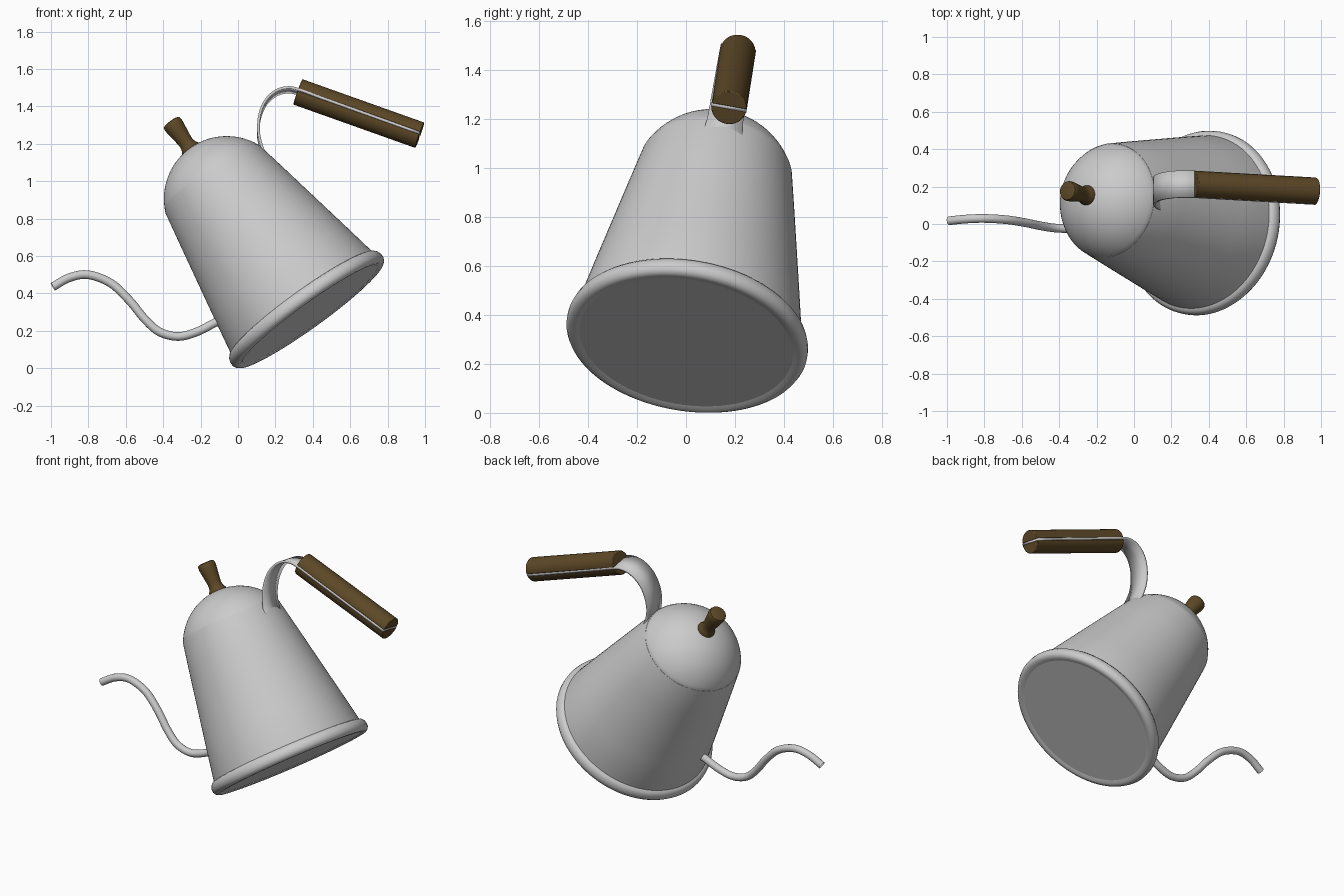
import bpy, bmesh, math
from mathutils import Vector, Matrix

if "Cube" in bpy.data.objects:
    bpy.data.objects.remove(bpy.data.objects["Cube"])

# Tilted kettle frame: base centre, axis, and the handle/spout plane
BASE = Vector((0.377, 0.003, 0.30))
AXIS = (Vector((-0.143, 0.127, 1.02)) - BASE).normalized()
SIDE = AXIS.cross(Vector((0.82, 0.106, 0.562))).normalized()
FWD = SIDE.cross(AXIS)
FRAME = Matrix.Translation(BASE) @ Matrix((FWD, SIDE, AXIS)).transposed().to_4x4()

wood = bpy.data.materials.new("dark_wood")
wood.diffuse_color = (0.11, 0.065, 0.02, 1)
wood.use_nodes = True
wood.node_tree.nodes["Principled BSDF"].inputs["Base Color"].default_value = wood.diffuse_color


def in_plane(x, z):
    """Front-view point placed on the handle/spout plane."""
    dx, dz = x - BASE.x, z - BASE.z
    return Vector((x, BASE.y - (SIDE.x * dx + SIDE.z * dz) / SIDE.y, z))


def smooth_path(pts, steps=8):
    """Catmull-Rom curve through the points."""
    p = [2 * pts[0] - pts[1]] + pts + [2 * pts[-1] - pts[-2]]
    out = []
    for i in range(1, len(p) - 2):
        a, b, c, d = p[i - 1:i + 3]
        for k in range(steps):
            t = k / steps
            out.append(0.5 * (2 * b + (c - a) * t + (2 * a - 5 * b + 4 * c - d) * t * t
                              + (3 * b - a - 3 * c + d) * t ** 3))
    return out + [pts[-1]]


def finish(name, bm, mat=None, angle=35):
    bmesh.ops.remove_doubles(bm, verts=bm.verts, dist=1e-5)
    bmesh.ops.recalc_face_normals(bm, faces=bm.faces)
    me = bpy.data.meshes.new(name)
    bm.to_mesh(me)
    bm.free()
    ob = bpy.data.objects.new(name, me)
    bpy.context.collection.objects.link(ob)
    if mat:
        me.materials.append(mat)
    bpy.ops.object.select_all(action='DESELECT')
    ob.select_set(True)
    bpy.context.view_layer.objects.active = ob
    bpy.ops.object.shade_smooth_by_angle(angle=math.radians(angle))
    return ob


def lathe(name, profile, frame=FRAME, mat=None, segments=96):
    bm = bmesh.new()
    vs = [bm.verts.new((r, 0, h)) for r, h in profile]
    edges = [bm.edges.new(e) for e in zip(vs, vs[1:])]
    bmesh.ops.spin(bm, geom=vs + edges, axis=(0, 0, 1), cent=(0, 0, 0),
                   angle=math.tau, steps=segments, use_duplicate=False)
    bm.transform(frame)
    return finish(name, bm, mat)


# Tapered body with flat bottom
lathe("body", [(0, -0.012), (0.45, -0.012), (0.468, 0.02), (0.467, 0.06), (0.428, 0.27),
               (0.388, 0.48), (0.348, 0.69), (0.311, 0.88), (0.307, 0.892), (0.29, 0.892)])

# Rolled foot rim
lathe("foot_rim", [(0.44, -0.014), (0.46, -0.02), (0.476, -0.019), (0.489, -0.01), (0.497, 0.006),
                   (0.497, 0.024), (0.491, 0.042), (0.480, 0.055), (0.466, 0.06), (0.44, 0.04)])

# Domed lid: spherical cap
R, H, RIM = 0.336, 0.197, 0.893
half = math.acos((R - H) / R)
lid = [(0.27, RIM - 0.01), (R * math.sin(half), RIM - 0.01)]
lid += [(R * math.sin(half * (1 - i / 16)), RIM + H - R + R * math.cos(half * (1 - i / 16)))
        for i in range(17)]
lathe("lid", lid)

# Flared wooden knob
knob = [(0, 1.07), (0.054, 1.075), (0.053, 1.092), (0.045, 1.105), (0.040, 1.125), (0.041, 1.145),
        (0.047, 1.19), (0.053, 1.235), (0.053, 1.254), (0.049, 1.264), (0.04, 1.268), (0, 1.268)]
lathe("knob", knob, mat=wood, segments=48)

# Gooseneck spout tube
pts = [(-0.08, 0.262), (-0.13, 0.24), (-0.22, 0.195), (-0.32, 0.17), (-0.42, 0.195), (-0.5, 0.265),
       (-0.58, 0.362), (-0.68, 0.455), (-0.8, 0.50), (-0.9, 0.485), (-0.99, 0.436)]
cu = bpy.data.curves.new("spout", 'CURVE')
cu.dimensions = '3D'
path = smooth_path([in_plane(*p) for p in pts])
sp = cu.splines.new('POLY')
sp.points.add(len(path) - 1)
for q, co in zip(sp.points, path):
    q.co = (*co, 1)
sp.use_smooth = True
cu.bevel_depth = 0.023
cu.bevel_resolution = 6
bpy.context.collection.objects.link(bpy.data.objects.new("spout", cu))

# Flat metal strap: rises from the shoulder, bends over, runs through the grip
pts = [(0.142, 1.135), (0.122, 1.19), (0.109, 1.26), (0.116, 1.345), (0.147, 1.42), (0.20, 1.47),
       (0.26, 1.488), (0.325, 1.478), (0.5, 1.415), (0.97, 1.246)]
path = smooth_path([in_plane(*p) for p in pts])
bm = bmesh.new()
rows = []
for i, co in enumerate(path):
    w = 0.073 + 0.009 * max(0, 1 - i / 12) ** 2
    rows.append([bm.verts.new(co + SIDE * s) for s in (-w, w)])
for a, b in zip(rows, rows[1:]):
    bm.faces.new((a[0], a[1], b[1], b[0]))
strap = finish("handle_strap", bm)
mod = strap.modifiers.new("thickness", 'SOLIDIFY')
mod.thickness, mod.offset = 0.014, 0

# Round wooden grip, two halves either side of the strap
a, b = in_plane(0.32, 1.478), in_plane(0.972, 1.246)
along = (b - a).normalized()
up = along.cross(SIDE)
r, gap, n = 0.072, 0.006, 24
for name, sign in (("grip_upper", 1), ("grip_lower", -1)):
    bm = bmesh.new()
    t0 = math.asin(gap / r)
    ts = [t0 + (math.pi - 2 * t0) * i / n for i in range(n + 1)]
    off = [SIDE * (r * math.cos(t)) + up * (sign * r * math.sin(t)) for t in ts]
    face = bm.faces.new([bm.verts.new(a + o) for o in off])
    res = bmesh.ops.extrude_face_region(bm, geom=[face], use_keep_orig=True)
    bmesh.ops.translate(bm, vec=b - a,
                        verts=[v for v in res["geom"] if isinstance(v, bmesh.types.BMVert)])
    ob = finish(name, bm, wood)
    bev = ob.modifiers.new("soft_edge", 'BEVEL')
    bev.width, bev.segments, bev.limit_method = 0.004, 2, 'ANGLE'
